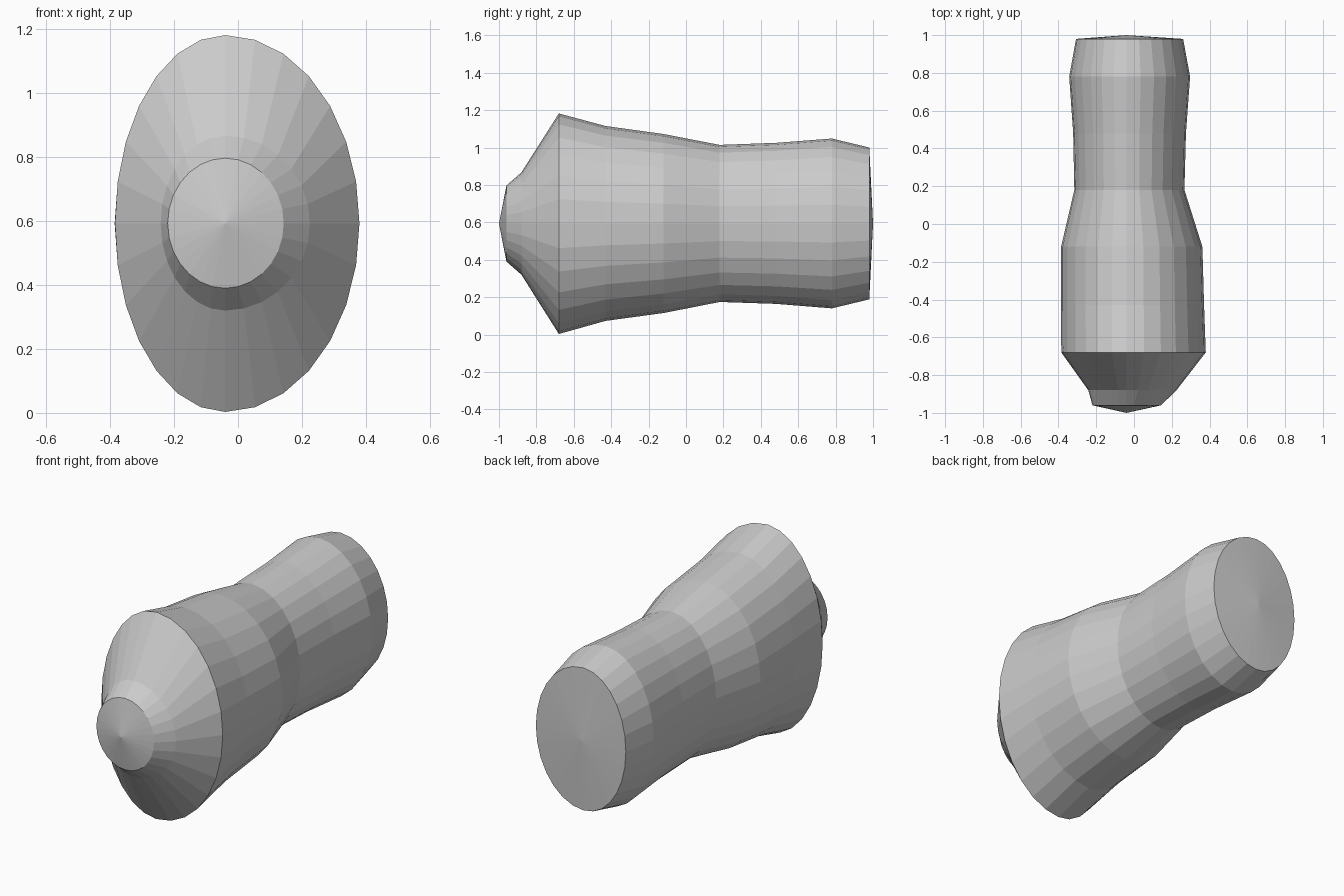
import bpy, bmesh
from math import sin, cos, tau

if "Cube" in bpy.data.objects:
    bpy.data.objects.remove(bpy.data.objects["Cube"])

SIDES = 28
CX, CZ = -0.04, 0.593

# Cross-sections along the body: y, left x, right x, bottom z, top z
SECTIONS = [
    (-0.96, -0.22, 0.143, 0.39, 0.797),
    (-0.88, -0.242, 0.225, 0.32, 0.867),
    (-0.68, -0.385, 0.38, 0.003, 1.182),
    (-0.43, -0.386, 0.371, 0.073, 1.115),
    (-0.12, -0.386, 0.362, 0.115, 1.072),
    (0.18, -0.316, 0.267, 0.174, 1.014),
    (0.48, -0.322, 0.275, 0.164, 1.025),
    (0.78, -0.343, 0.297, 0.14, 1.048),
    (0.98, -0.307, 0.26, 0.188, 1.00),
]


def ring(bm, y, left, right, bottom, top):
    """Oval ring with its own reach on each of the four sides."""
    verts = []
    for i in range(SIDES):
        s, c = sin(tau * i / SIDES), cos(tau * i / SIDES)
        rx = right - CX if s > 0 else CX - left
        rz = top - CZ if c > 0 else CZ - bottom
        verts.append(bm.verts.new((CX + rx * s, y, CZ + rz * c)))
    return verts


bm = bmesh.new()
rings = [ring(bm, *sec) for sec in SECTIONS]

# Side walls
for a, b in zip(rings, rings[1:]):
    for i in range(SIDES):
        j = (i + 1) % SIDES
        bm.faces.new((a[i], a[j], b[j], b[i]))

# Shallow cone caps at the nose and the back
for loop, y in ((rings[0], -1.0), (rings[-1], 1.0)):
    tip = bm.verts.new((CX, y, CZ))
    for i in range(SIDES):
        bm.faces.new((loop[i], loop[(i + 1) % SIDES], tip))

bmesh.ops.recalc_face_normals(bm, faces=bm.faces)
mesh = bpy.data.meshes.new("tapered_body")
bm.to_mesh(mesh)
bm.free()
bpy.context.collection.objects.link(bpy.data.objects.new("tapered_body", mesh))
